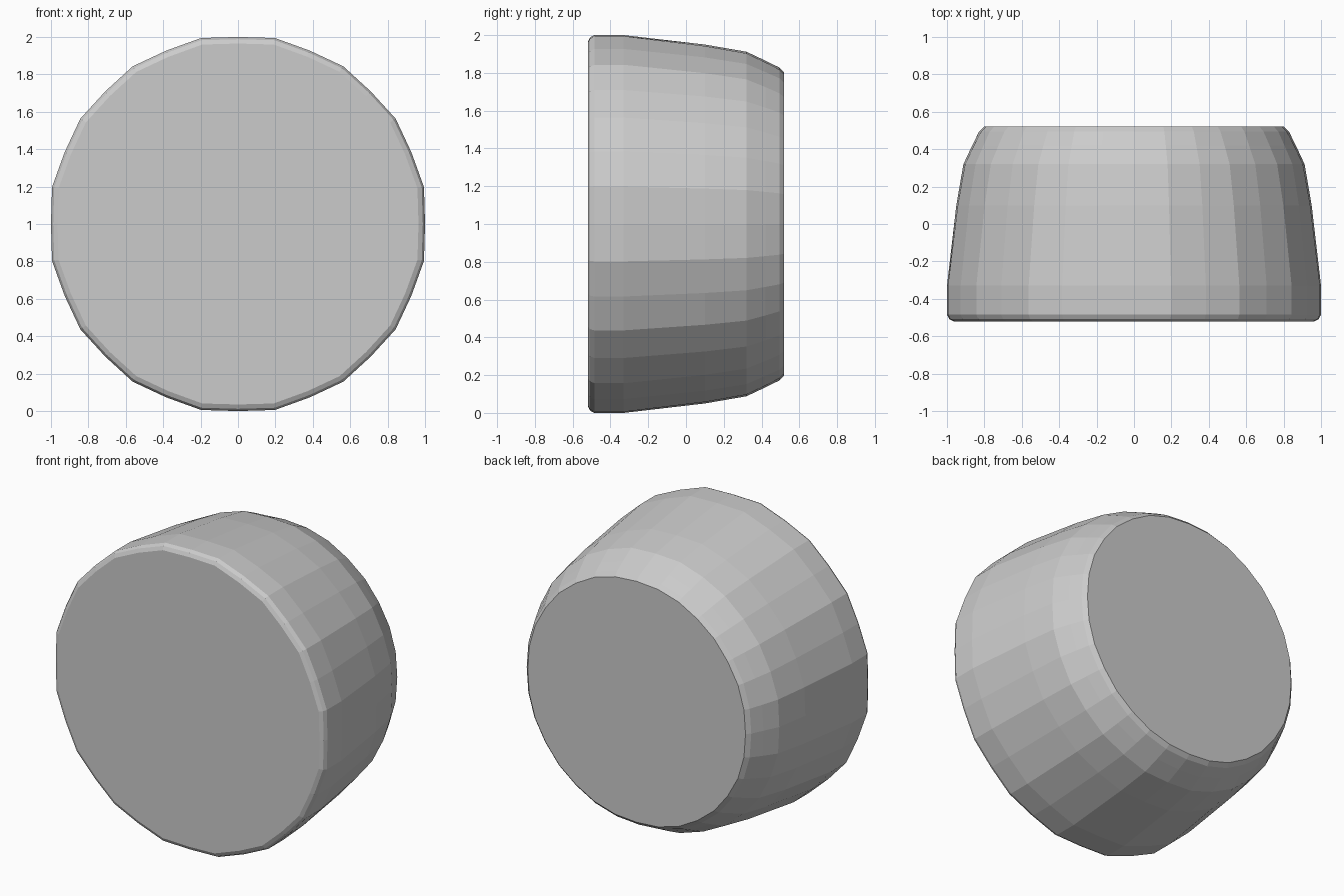
import bpy, bmesh
from math import cos, sin, pi

if "Cube" in bpy.data.objects:
    bpy.data.objects.remove(bpy.data.objects["Cube"])

SIDES = 16
# Profile from front to back: y, flat-to-centre radius, roundness (0 = 16-gon, 1 = 32-gon)
PROFILE = [(-0.52, 0.965, 0.4), (-0.508, 0.988, 0.4), (-0.485, 1.0, 0.4),
           (-0.33, 1.0, 0.4), (0.10, 0.95, 0.6), (0.32, 0.912, 0.7),
           (0.42, 0.865, 0.8), (0.495, 0.828, 1.0), (0.52, 0.803, 1.0)]


def make_ring(bm, y, apothem, roundness):
    """One cross-section, with its corners off-axis and edge midpoints on the axes."""
    corner = apothem / cos(pi / SIDES)
    corner += (apothem * 1.005 - corner) * roundness
    ring = []
    for i in range(SIDES * 2):
        a = i * pi / SIDES
        if i % 2:
            r = corner
        elif i % 8 == 0:
            r = apothem                               # flats facing the axes
        else:
            r = apothem * (1 + 0.008 * roundness)     # slightly bulged edges
        ring.append(bm.verts.new((r * cos(a), y, 1 + r * sin(a))))
    return ring


# Tapered plug body
bm = bmesh.new()
rings = [make_ring(bm, *p) for p in PROFILE]
for a, b in zip(rings, rings[1:]):
    for i in range(len(a)):
        j = (i + 1) % len(a)
        bm.faces.new((a[i], a[j], b[j], b[i]))

# Front and back caps
bm.faces.new(rings[0])
bm.faces.new(rings[-1])
bmesh.ops.recalc_face_normals(bm, faces=bm.faces)

mesh = bpy.data.meshes.new("tapered_plug")
bm.to_mesh(mesh)
bm.free()
obj = bpy.data.objects.new("tapered_plug", mesh)
bpy.context.collection.objects.link(obj)
